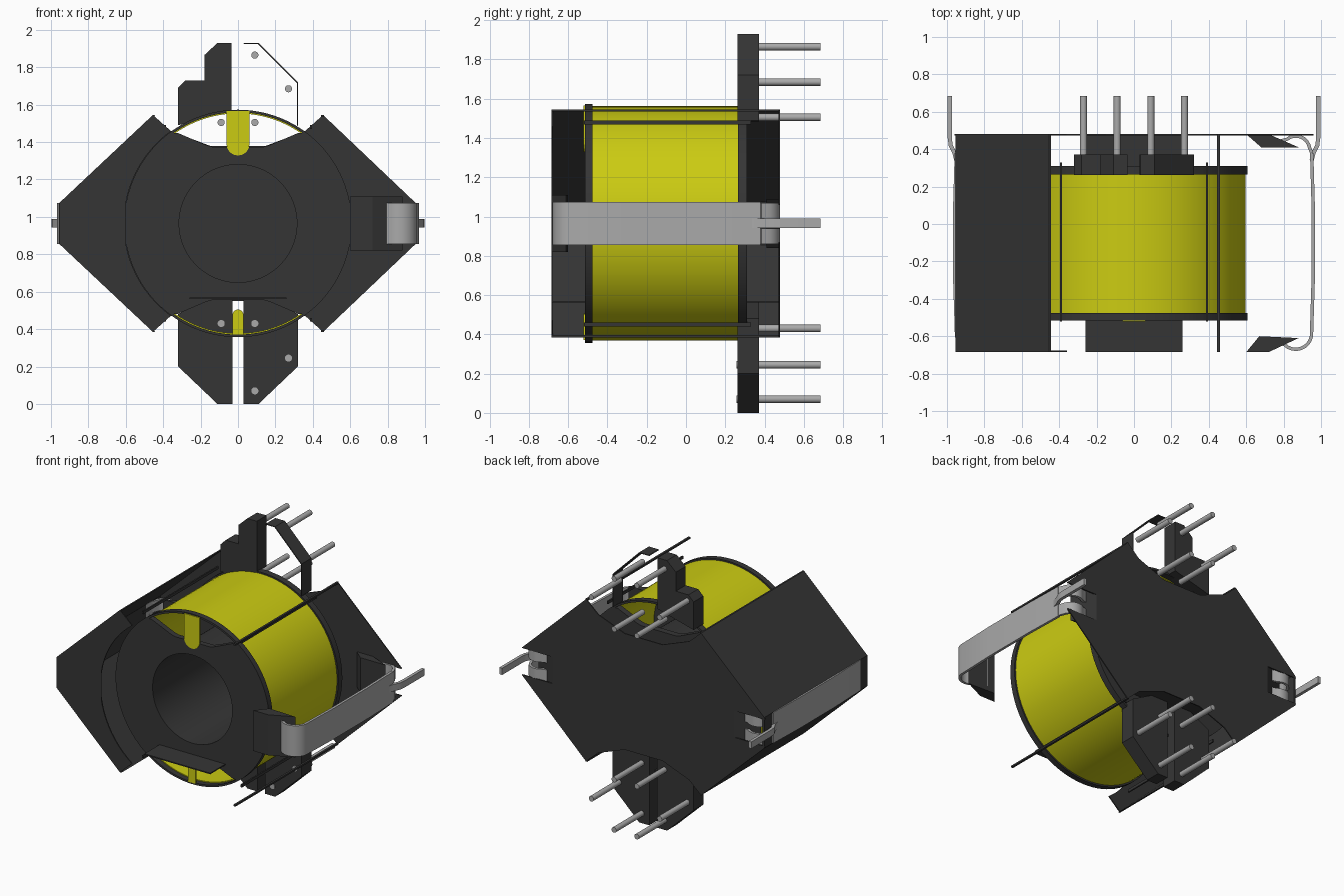
import bpy, bmesh
from math import sin, cos, pi, radians
from mathutils import Vector

cube = bpy.data.objects.get("Cube")
if cube:
    bpy.data.objects.remove(cube, do_unlink=True)


def material(name, rgb):
    m = bpy.data.materials.new(name)
    m.use_nodes = True
    m.diffuse_color = (*rgb, 1)
    bsdf = next(n for n in m.node_tree.nodes if n.type == 'BSDF_PRINCIPLED')
    bsdf.inputs["Base Color"].default_value = (*rgb, 1)
    return m


DARK = material("dark_grey", (0.036, 0.036, 0.036))
YELLOW = material("yellow", (0.6, 0.6, 0.006))
METAL = material("light_grey", (0.4, 0.4, 0.4))
ZC = 0.965          # height of the winding axis
FRONT, BACK = -0.685, 0.48
rounded = []


def finish(name, bm, mat):
    bmesh.ops.recalc_face_normals(bm, faces=bm.faces)
    me = bpy.data.meshes.new(name)
    bm.to_mesh(me)
    bm.free()
    ob = bpy.data.objects.new(name, me)
    bpy.context.collection.objects.link(ob)
    me.materials.append(mat)
    return ob


def prism(name, pts, lo, hi, mat, axis='y'):
    """Extrude a profile: (x, z) along y, or (x, y) along z."""
    bm = bmesh.new()
    place = (lambda p, h: (p[0], h, p[1])) if axis == 'y' else (lambda p, h: (*p, h))
    a, b = ([bm.verts.new(place(p, h)) for p in pts] for h in (lo, hi))
    bm.faces.new(a)
    bm.faces.new(b)
    for i in range(len(pts)):
        j = (i + 1) % len(pts)
        bm.faces.new((a[i], a[j], b[j], b[i]))
    return finish(name, bm, mat)


def box(name, x, y, z, mat):
    return prism(name, [(x[0], z[0]), (x[1], z[0]), (x[1], z[1]), (x[0], z[1])], *y, mat)


def ring(name, outer, inner, lo, hi, mat, n=96):
    """Ring round the winding axis; outer is a function of angle."""
    bm = bmesh.new()
    rows = []
    for i in range(n):
        a = 2 * pi * i / n
        corners = ((outer(a), lo), (outer(a), hi), (inner, hi), (inner, lo))
        rows.append([bm.verts.new((r * cos(a), y, ZC + r * sin(a))) for r, y in corners])
    for i in range(n):
        p, q = rows[i], rows[(i + 1) % n]
        for k in range(4):
            m = (k + 1) % 4
            bm.faces.new((p[k], p[m], q[m], q[k]))
    ob = finish(name, bm, mat)
    rounded.append(ob)
    return ob


def ribbon(name, path, thick, z, mat):
    """Bent metal strip that follows an (x, y) path."""
    P = [Vector(p) for p in path]
    left, right = [], []
    for i, p in enumerate(P):
        t = (P[min(i + 1, len(P) - 1)] - P[max(i - 1, 0)]).normalized()
        nrm = Vector((-t.y, t.x)) * thick / 2
        left.append(tuple(p + nrm))
        right.append(tuple(p - nrm))
    ob = prism(name, left + right[::-1], *z, mat, axis='z')
    rounded.append(ob)
    return ob


def arc(cx, cy, r, a0, a1, n=8):
    return [(cx + r * cos(radians(a0 + (a1 - a0) * i / n)),
             cy + r * sin(radians(a0 + (a1 - a0) * i / n))) for i in range(n + 1)]


def flip(pts, s):
    return [(s * x, y) for x, y in pts]


# Winding and bobbin
ring("winding", lambda a: 0.597, 0.588, -0.475, 0.265, YELLOW)
ring("bobbin_bore", lambda a: 0.33, 0.315, -0.515, 0.31, DARK)


def flange_radius(a):
    s, c = abs(sin(a)), abs(cos(a))
    r = 0.41 / s if s > 0.5 else 1
    if r * c > 0.15:
        d = s - 0.43 * c
        r = 0.3455 / d if d > 0.3 else 1
    return min(r, 0.608)


for label, lo, hi in (("front", -0.515, -0.475), ("back", 0.265, 0.31)):
    ring(label + "_flange", flange_radius, 0.315, lo, hi, DARK)
    ring(label + "_flange_rim", lambda a: 0.608, 0.594, lo, hi, DARK)

# Wire lead covers in the flange slots
prism("upper_lead", [(0.062, 1.565), (-0.062, 1.565)] + arc(0, 1.39, 0.062, 180, 360),
      -0.522, -0.514, YELLOW)
prism("lower_lead", [(-0.03, 0.37), (0.03, 0.37)] + arc(0, 0.475, 0.03, 0, 180),
      -0.522, -0.514, YELLOW)

# Core back plate with a clip notch at each tip
top_edge = [(0.15, 1.38), (0.36, 1.46), (0.455, 1.545), (0.96, 1.065), (0.96, 1.06), (0.72, 1.06)]
half = top_edge + [(x, 2 * ZC - z) for x, z in reversed(top_edge)]
prism("core_back_plate", half + flip(half, -1)[::-1], BACK - 0.008, BACK, DARK)
for label, y in (("front", (FRONT, -0.515)), ("back", (0.31, BACK))):
    box(label + "_core_ledge", (-0.26, 0.26), y, (0.562, 0.57), DARK)

# Core side wall on the closed side
tip = [(-0.455, 0.385), (-0.955, 0.855), (-0.955, 1.075), (-0.455, 1.545)]
inner_arc = arc(0, ZC, 0.61, 126, 234, 24)
prism("core_wall_front", tip + inner_arc, FRONT, FRONT + 0.008, DARK)
prism("core_wall", tip + [(x + 0.012, z) for x, z in tip[::-1]], FRONT, BACK, DARK)

# Thin corner bars of the core
for label, z in (("upper", 1.54), ("lower", 0.39)):
    box(label + "_corner_bar", (0.445, 0.46), (FRONT, BACK), (z - 0.006, z + 0.006), DARK)
for s in (-1, 1):
    for z in (1.48, 0.45):
        box("inner_corner_bar", (s * 0.39 - 0.005, s * 0.39 + 0.005), (-0.52, 0.33),
            (z - 0.01, z + 0.01), DARK)

# Spring clips and their seats, mirrored left and right
front_hook = [(0.72, -0.61), (0.78, -0.635)] + arc(0.865, -0.585, 0.085, 225, 350)
leg = [(0.958, -0.3), (0.958, 0.1), (0.95, 0.38)]
back_hook = arc(0.865, 0.395, 0.075, 10, 130) + [(0.77, 0.44), (0.72, 0.425)]
for s, side in ((1, "left"), (-1, "right")):
    ribbon(side + "_clip_leg", flip(front_hook + leg, s), 0.018, (0.855, 1.075), METAL)
    for z in ((0.86, 0.94), (0.99, 1.07)):
        ribbon(side + "_clip_prong", flip([leg[-1]] + back_hook, s), 0.018, z, METAL)
    ribbon(side + "_clip_pin", flip([(0.95, 0.34), (0.96, 0.38), (0.98, 0.42), (0.985, 0.46),
           (0.985, 0.685)], s), 0.022, (0.942, 0.99), METAL)
    prism(side + "_front_seat", flip([(0.6, FRONT), (0.72, FRONT), (0.88, -0.61),
          (0.67, -0.6)], s), 0.82, 1.11, DARK, axis='z')
    prism(side + "_back_seat", flip([(0.6, BACK), (0.72, BACK), (0.88, 0.41),
          (0.68, 0.41)], s), 0.84, 1.09, DARK, axis='z')

# Pin blocks
lower = [(0.03, 0.0), (0.11, 0.0), (0.32, 0.2), (0.32, 0.48), (0.15, 0.57), (0.03, 0.57)]
for s, side in ((1, "left"), (-1, "right")):
    prism("lower_%s_pin_block" % side, flip(lower, s), 0.262, 0.372, DARK)
prism("upper_right_pin_block", [(-0.035, 1.93), (-0.11, 1.93), (-0.18, 1.865), (-0.18, 1.73),
      (-0.28, 1.73), (-0.32, 1.69), (-0.32, 1.49), (-0.035, 1.565)], 0.262, 0.372, DARK)
edge = [(0.035, 1.93), (0.11, 1.93), (0.32, 1.72), (0.32, 1.49)]
prism("upper_left_pin_frame", edge + [(x - 0.005, z - 0.005) for x, z in edge[::-1]],
      0.262, 0.372, DARK)

# Terminal pins
for x in (0.09, -0.09, 0.27, -0.27):
    heights = (1.865, 1.505, 0.43, 0.07) if abs(x) < 0.2 else (1.685, 0.245)
    for z in heights:
        hidden = x < 0 and z not in (1.505, 0.43)
        start = 0.3 if hidden else 0.36 if z > 1 else 0.258
        pin = prism("terminal_pin", arc(x, z, 0.019, 0, 345, 23), start, 0.685, METAL)
        rounded.append(pin)

# Smooth the round parts
bpy.ops.object.select_all(action='DESELECT')
for ob in rounded:
    ob.select_set(True)
bpy.context.view_layer.objects.active = rounded[0]
bpy.ops.object.shade_smooth_by_angle(angle=radians(35))
